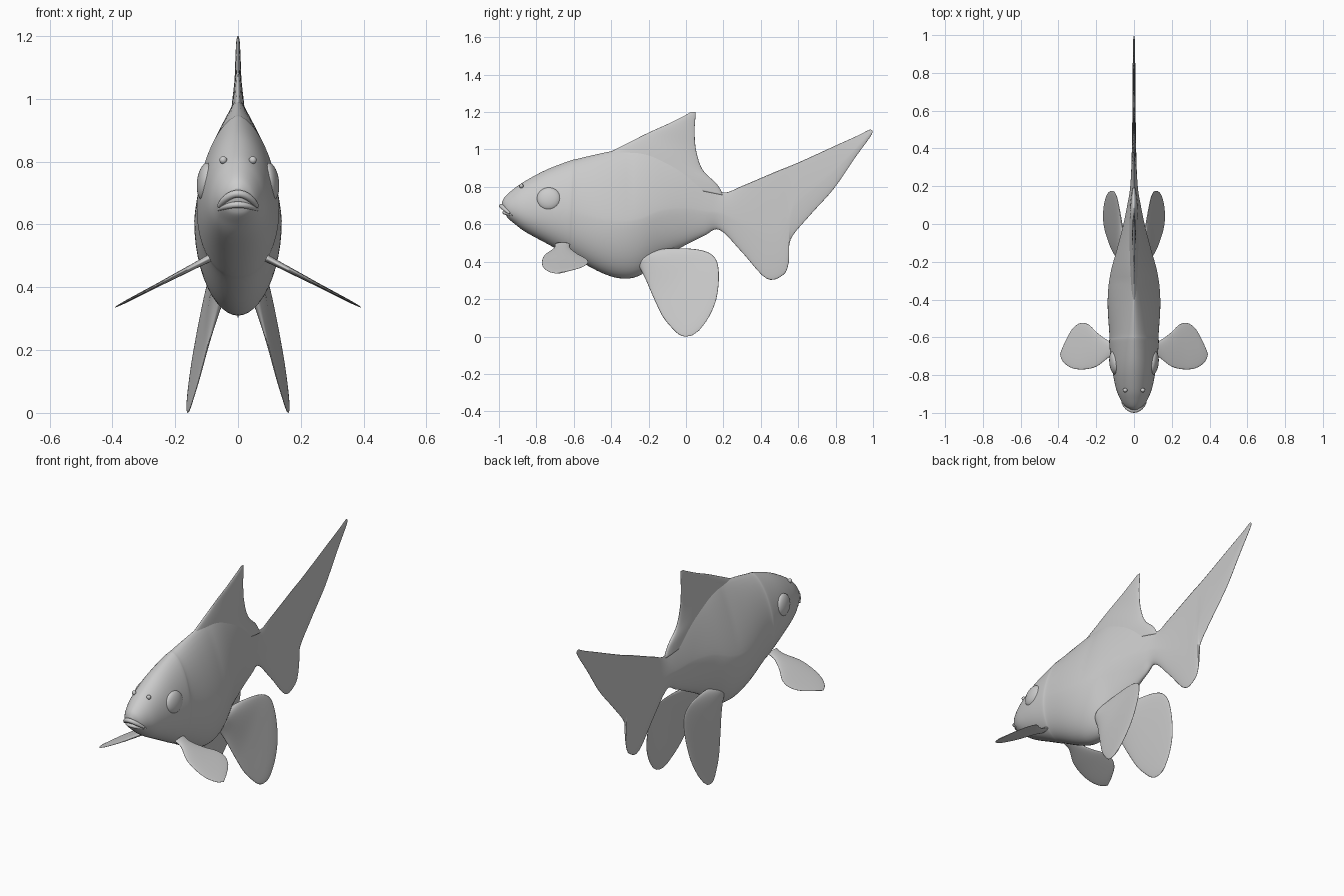
import bpy
import bmesh
import math
from mathutils import Vector

default_cube = bpy.data.objects.get("Cube")
if default_cube:
    bpy.data.objects.remove(default_cube, do_unlink=True)


def make_material(name, colour):
    material = bpy.data.materials.new(name)
    material.use_nodes = True
    material.diffuse_color = colour
    material.node_tree.nodes["Principled BSDF"].inputs["Base Color"].default_value = colour
    return material


grey = make_material("plain grey", (0.6, 0.6, 0.6, 1))


def finish(bm, name, mirrored=False):
    """Turn a bmesh into a smooth grey object, optionally mirrored across x."""
    bmesh.ops.recalc_face_normals(bm, faces=bm.faces)
    for face in bm.faces:
        face.smooth = True
    mesh = bpy.data.meshes.new(name)
    bm.to_mesh(mesh)
    bm.free()
    mesh.materials.append(grey)
    part = bpy.data.objects.new(name, mesh)
    bpy.context.collection.objects.link(part)
    if mirrored:
        mirror = part.modifiers.new("Mirror", "MIRROR")
        mirror.use_mirror_merge = False
    return part


def smooth_ribs(ribs, steps):
    """Resample a list of ribs with a Catmull-Rom spline."""
    result = []
    last = len(ribs) - 1
    for i in range(last):
        before, start, end, after = (ribs[max(0, min(last, i + k))] for k in (-1, 0, 1, 2))
        for step in range(steps):
            t = step / steps
            result.append([
                b + t * ((c - a) / 2 + t * (a - 2.5 * b + 2 * c - d / 2
                                            + t * (1.5 * (b - c) + (d - a) / 2)))
                for a, b, c, d in zip(before, start, end, after)])
    result.append(list(ribs[-1]))
    return result


def even_oval(first):
    return 2, 2


def body_powers(first):
    """Rounded head, keeled belly and a back that narrows to a ridge."""
    blend = max(0, min(1, (first.y + 0.8) / 0.5))
    return 2.2 - 0.25 * blend, 1.9 - 0.65 * blend


def loft(name, ribs, place, normal, powers=even_oval, widest=0.45,
         steps=5, sides=36, mirrored=False):
    """Skin oval sections whose two edges are given by each rib."""
    bm = bmesh.new()
    rings = []
    for p, q, r, s, half in smooth_ribs(ribs, steps):
        first, second = place(p, q), place(r, s)
        low_power, high_power = powers(first)
        ring = []
        for k in range(sides):
            angle = math.tau * k / sides
            c, w = math.cos(angle), math.sin(angle)
            power = 2 / (high_power if c > 0 else low_power)
            along = math.copysign(abs(c) ** power, c)
            across = math.copysign(abs(w) ** power, w) * max(half, 0.001)
            along = widest + along * ((1 - widest) if c > 0 else widest)
            ring.append(bm.verts.new(first.lerp(second, along) + normal * across))
        rings.append(ring)
    for ring, following in zip(rings, rings[1:]):
        for k in range(sides):
            n = (k + 1) % sides
            bm.faces.new((ring[k], ring[n], following[n], following[k]))
    bm.faces.new(rings[0])
    bm.faces.new(rings[-1])
    return finish(bm, name, mirrored)


def ellipsoid(name, centre, size, lean=0.0, turn=0.0):
    bm = bmesh.new()
    bmesh.ops.create_uvsphere(bm, u_segments=28, v_segments=18, radius=1)
    bmesh.ops.scale(bm, vec=size, verts=bm.verts)
    part = finish(bm, name)
    part.location = centre
    part.rotation_euler = (0, lean, turn)
    return part


def side_plane(y, z):
    return Vector((0, y, z))


def pelvic_plane(y, z):
    return Vector((0.16 - 0.2 * z + 0.12 * y, y, z))


def pectoral_plane(x, y):
    return Vector((x, y, 0.54 - 0.52 * x))


SIDEWAYS = Vector((1, 0, 0))

# Body running into the tail fin: belly y, z, back y, z, half width
body_ribs = [
    (-.96, .645, -.985, .715, .03), (-.95, .63, -.97, .745, .052),
    (-.92, .605, -.93, .782, .074), (-.86, .56, -.87, .825, .097),
    (-.75, .5, -.75, .89, .119), (-.64, .44, -.62, .94, .131),
    (-.6, .42, -.58, .95, .13), (-.45, .34, -.45, .98, .139),
    (-.34, .31, -.34, 1.0, .136), (-.24, .33, -.24, 1.01, .12),
    (-.12, .425, -.14, .99, .089), (0, .49, 0, .93, .056),
    (.1, .54, .12, .83, .034), (.18, .57, .2, .77, .021),
    (.3, .45, .3, .805, .014), (.43, .31, .43, .86, .011),
    (.52, .33, .5, .89, .01), (.55, .4, .54, .905, .009),
    (.56, .52, .6, .93, .009), (.66, .645, .7, .975, .008),
    (.79, .79, .82, 1.03, .007), (.9, .95, .92, 1.075, .006),
    (.98, 1.06, .98, 1.105, .004), (.997, 1.09, .997, 1.1, .001)]
loft("body_and_tail", body_ribs, side_plane, SIDEWAYS,
     powers=body_powers, widest=0.43, sides=48)

# Dorsal fin, from the back up to the tip
dorsal_ribs = [
    (-.56, .91, .2, .755, .03), (-.43, .975, .165, .815, .026),
    (-.3, 1.04, .09, .89, .02), (-.2, 1.09, .055, .99, .012),
    (-.1, 1.135, .046, 1.09, .009), (0, 1.185, .05, 1.17, .006),
    (.025, 1.2, .05, 1.2, .002)]
loft("dorsal_fin", dorsal_ribs, side_plane, SIDEWAYS, widest=0.5)

# Pair of pelvic fins under the belly
pelvic_ribs = [
    (-.26, .39, -.18, .46, .03), (-.22, .315, -.07, .472, .022),
    (-.17, .2, .08, .462, .012), (-.12, .1, .155, .42, .009),
    (-.06, .03, .176, .33, .008), (-.03, .007, .162, .2, .007),
    (0, 0, .12, .1, .005), (.035, .007, .07, .032, .002)]
loft("pelvic_fins", pelvic_ribs, pelvic_plane, SIDEWAYS, mirrored=True)

# Pair of pectoral fins behind the gills
pectoral_ribs = [
    (.09, -.7, .09, -.62, .012), (.13, -.705, .13, -.62, .01),
    (.2, -.755, .19, -.58, .008), (.27, -.77, .24, -.533, .006),
    (.33, -.762, .285, -.525, .005), (.375, -.73, .33, -.56, .004),
    (.392, -.69, .37, -.635, .002)]
loft("pectoral_fins", pectoral_ribs, pectoral_plane,
     Vector((0.46, 0, 0.89)), mirrored=True)

# Eyes and nostrils on both sides of the head
for side, label in ((1, "left"), (-1, "right")):
    ellipsoid(label + "_eye", (side * 0.104, -0.734, 0.736),
              (0.026, 0.064, 0.061), side * -0.12, side * -0.1)
    ellipsoid(label + "_nostril", (side * 0.047, -0.88, 0.805),
              (0.012, 0.011, 0.012))


def lip(name, centre_y, centre_z, corner_z, thickness):
    """Tapered tube arching from one mouth corner to the other."""
    curve = bpy.data.curves.new(name, "CURVE")
    curve.dimensions = "3D"
    curve.bevel_depth = thickness
    curve.bevel_resolution = 4
    curve.use_fill_caps = True
    spline = curve.splines.new("POLY")
    count = 17
    spline.points.add(count - 1)
    for i, point in enumerate(spline.points):
        t = 2 * i / (count - 1) - 1
        point.co = (0.062 * t, centre_y + 0.045 * t * t,
                    centre_z + (corner_z - centre_z) * t * t, 1)
        point.radius = 1 - 0.5 * t ** 4
    part = bpy.data.objects.new(name, curve)
    bpy.context.collection.objects.link(part)
    curve.materials.append(grey)
    return part


# Downturned mouth
lip("upper_lip", -0.988, 0.698, 0.658, 0.012)
lip("lower_lip", -0.972, 0.663, 0.648, 0.01)
